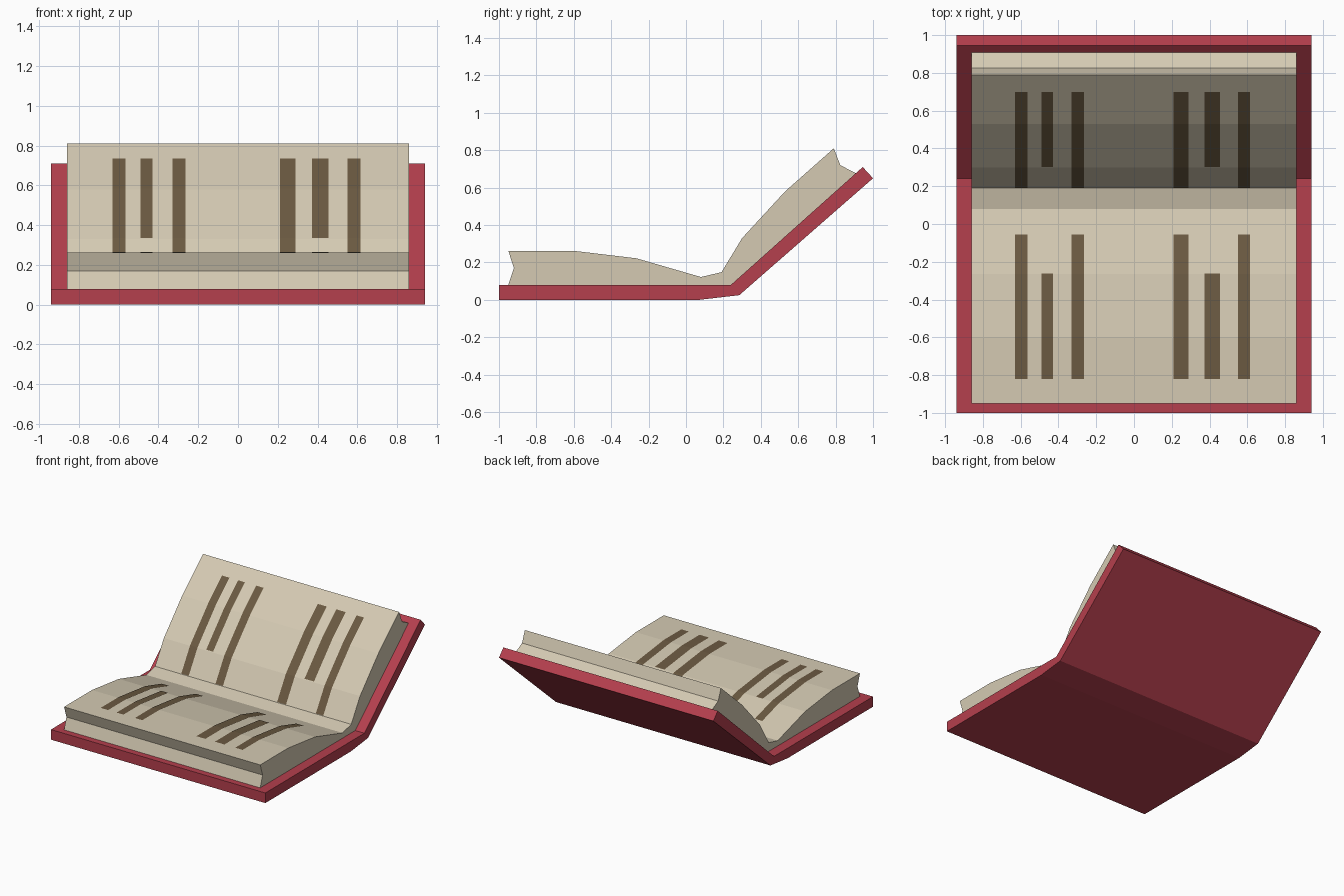
import bpy, bmesh

if "Cube" in bpy.data.objects:
    bpy.data.objects.remove(bpy.data.objects["Cube"])


def material(name, color):
    m = bpy.data.materials.new(name)
    m.diffuse_color = (*color, 1)
    m.use_nodes = True
    m.node_tree.nodes["Principled BSDF"].inputs["Base Color"].default_value = m.diffuse_color
    return m


RED = material("cover_red", (0.46, 0.05, 0.075))
CREAM = material("paper_cream", (0.66, 0.59, 0.45))
INK = material("ink_brown", (0.145, 0.1, 0.053))


def finish(bm, name, mat):
    mesh = bpy.data.meshes.new(name)
    bm.to_mesh(mesh)
    bm.free()
    mesh.materials.append(mat)
    obj = bpy.data.objects.new(name, mesh)
    bpy.context.collection.objects.link(obj)
    return obj


def extrude_profile(name, profile, half_width, mat):
    """Solid made from a side profile (y, z), extruded across x."""
    bm = bmesh.new()
    face = bm.faces.new([bm.verts.new((-half_width, y, z)) for y, z in profile])
    new = bmesh.ops.extrude_face_region(bm, geom=[face])["geom"]
    bmesh.ops.translate(bm, vec=(2 * half_width, 0, 0),
                        verts=[v for v in new if isinstance(v, bmesh.types.BMVert)])
    bmesh.ops.recalc_face_normals(bm, faces=bm.faces)
    return finish(bm, name, mat)


# Bent cover
extrude_profile("cover", [(-1, 0), (0.07, 0), (0.285, 0.025), (1, 0.65),
                          (0.945, 0.71), (0.24, 0.08), (-1, 0.08)], 0.94, RED)

# Page block: curved page tops, notched fore-edges, base resting on the cover
page_top = [(-0.95, 0.262), (-0.60, 0.262), (-0.265, 0.222), (0.08, 0.122),
            (0.19, 0.148), (0.30, 0.33), (0.53, 0.58), (0.79, 0.81)]
extrude_profile("pages", [(-0.95, 0.08), (-0.92, 0.17)] + page_top +
                [(0.825, 0.72), (0.912, 0.675), (0.24, 0.08)], 0.86, CREAM)


def page_z(y):
    for (y0, z0), (y1, z1) in zip(page_top, page_top[1:]):
        if y0 <= y <= y1:
            return z0 + (z1 - z0) * (y - y0) / (y1 - y0)


def ink_strips(name, y_far, y_long, y_short):
    """Printed bands that follow the page surface; the middle of each three is shorter."""
    bm = bmesh.new()
    columns = [(-0.63, -0.565, y_long), (-0.49, -0.43, y_short), (-0.33, -0.265, y_long),
               (0.21, 0.288, y_long), (0.372, 0.455, y_short), (0.55, 0.615, y_long)]
    for x0, x1, y_end in columns:
        lo, hi = sorted((y_far, y_end))
        ys = [lo] + [y for y, z in page_top if lo < y < hi] + [hi]
        rows = [[bm.verts.new((x, y, page_z(y) + 0.004)) for x in (x0, x1)] for y in ys]
        for a, b in zip(rows, rows[1:]):
            bm.faces.new((a[0], a[1], b[1], b[0]))
    return finish(bm, name, INK)


# Printed lines on both open pages
ink_strips("lower_page_print", -0.82, -0.055, -0.262)
ink_strips("upper_page_print", 0.70, 0.19, 0.302)
